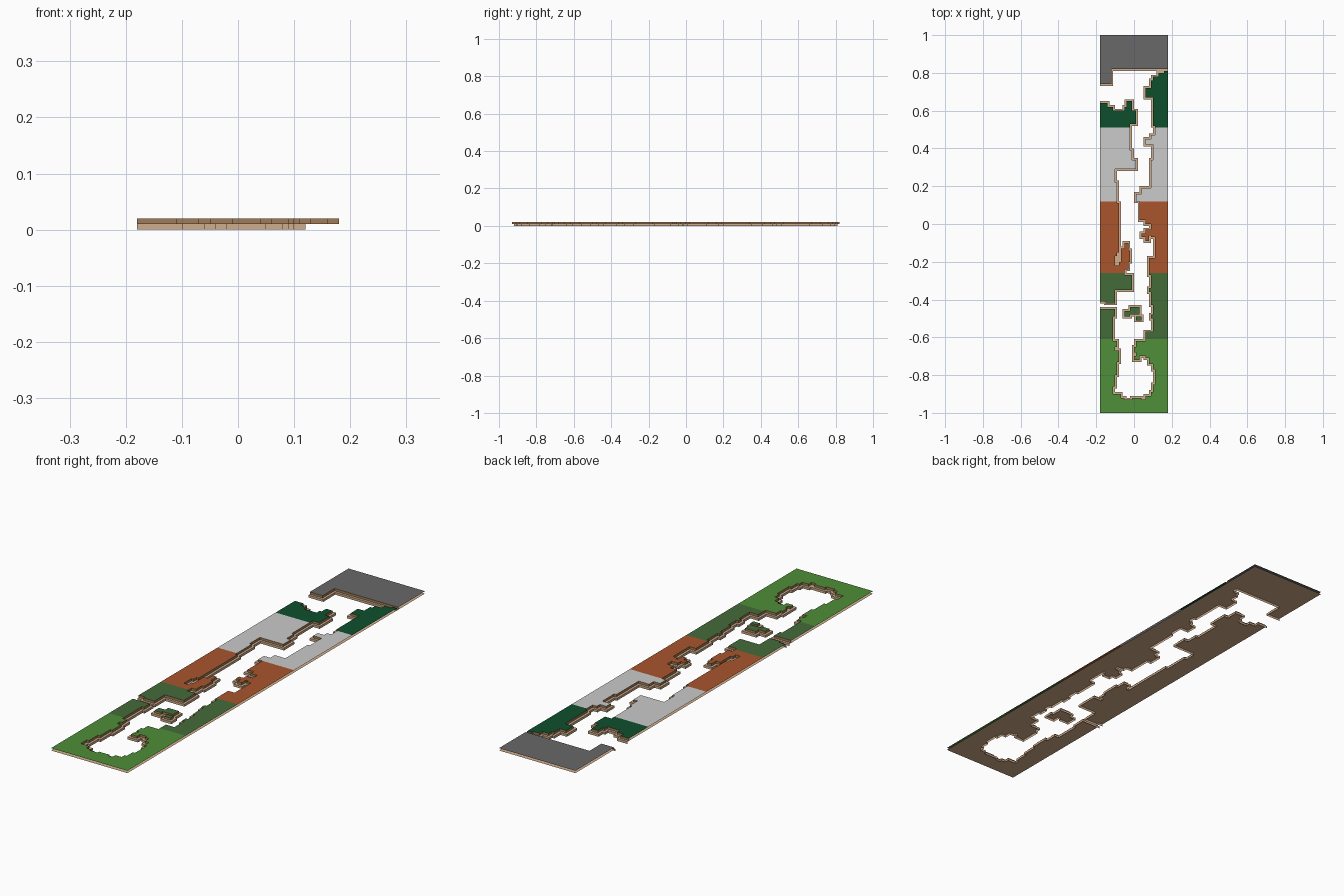
import bpy

if "Cube" in bpy.data.objects:
    bpy.data.objects.remove(bpy.data.objects["Cube"])

U = 0.01            # one map cell
W, L = 18, 100      # half width and half length in cells


def srgb(r, g, b):
    f = lambda c: c / 12.92 if c <= 0.04045 else ((c + 0.055) / 1.055) ** 2.4
    return (f(r / 255), f(g / 255), f(b / 255), 1)


def material(name, rgb):
    m = bpy.data.materials.new(name)
    m.diffuse_color = srgb(*rgb)
    m.use_nodes = True
    m.node_tree.nodes["Principled BSDF"].inputs["Base Color"].default_value = m.diffuse_color
    return m


def shoreline(x, y, steps, closing=()):
    """Right-angled outline: steps alternate new x, new y, new x ..."""
    pts = [(x, y)]
    for i, s in enumerate(steps):
        x, y = (s, y) if i % 2 == 0 else (x, s)
        pts.append((x, y))
    return pts + list(closing)


def inside(poly, px, py):
    hit = False
    for (ax, ay), (bx, by) in zip(poly, poly[1:] + poly[:1]):
        if (ay > py) != (by > py) and px < ax + (py - ay) * (bx - ax) / (by - ay):
            hit = not hit
    return hit


# shore outlines, in cells
south_east = shoreline(-W, -45, [
    -10, -49, -11, -62, -9, -65, -10, -67, -8, -73, -9, -80, -10, -86, -11, -90,
    -7, -92, -5, -93, -1, -92, 4, -93, 6, -91, 9, -89, 10, -85, 11, -77, 10, -74,
    8, -71, 6, -70, 3, -72, 0, -70, 1, -68, 0, -65, 1, -62, 6, -57, 10, -50,
    9, -48, 10, -43, 9, -36, 8, -34, 9, -27, 8, -18, 11, -7, 9, -6, 8, -9,
    6, -7, 4, -5, 6, -3, 9, 0, 6, 2, 3, 12, 1, 16, 4, 19, 9, 34, 10, 42,
    6, 45, 9, 47, 11, 52, 10, 67, 6, 72, 9, 76, 10, 78, 13, 80, 16, 81, W],
    [(W, -L), (-W, -L)])
west = shoreline(-W, -41, [
    -15, -42, -10, -35, -1, -27, -5, -24, -3, -20, -2, -14, -3, -10, -5, -13,
    -7, -20, -8, -22, -10, -17, -9, -15, -8, 11, -9, 22, -10, 29, 1, 34, -1, 39,
    -2, 53, 1, 60, -1, 65, -4, 62, -5, 60, -11, 62, -14, 64, -W])
north = shoreline(-W, 74, [-12, 82, W], [(W, L), (-W, L)])
islands = [shoreline(-5, -49, [-2, -48, 3, -44, -2, -46, -5]),
           shoreline(1, -51, [4, -49, 1])]

outlines = [south_east, west, north] + islands
land = {(i, j) for i in range(-W, W) for j in range(-L, L)
        if any(inside(p, i + 0.5, j + 0.5) for p in outlines)}

# shelf: land grown by one cell, plus the shallow pond
shelf = {(i + a, j + b) for i, j in land for a in (-1, 0, 1) for b in (-1, 0, 1)}
shelf |= {(i, j) for i in range(-10, -7) for j in range(-22, -14)}
shelf = {(i, j) for i, j in shelf if -W <= i < W and -L <= j < L}


def build(name, quads, mat):
    index, faces = {}, []
    for q in quads:
        faces.append([index.setdefault(v, len(index)) for v in q])
    me = bpy.data.meshes.new(name)
    me.from_pydata([(x * U, y * U, z * U) for x, y, z in index], [], faces)
    me.materials.append(mat)
    ob = bpy.data.objects.new(name, me)
    bpy.context.collection.objects.link(ob)
    return ob


def tops(cells, z):
    return [((i, j, z), (i + 1, j, z), (i + 1, j + 1, z), (i, j + 1, z))
            for i, j in sorted(cells)]


def walls(cells, z0, z1):
    """Walls toward open cells; the outer rim of the map stays open."""
    out = []
    for i, j in sorted(cells):
        for di, dj, a, b in ((0, -1, (0, 0), (1, 0)), (1, 0, (1, 0), (1, 1)),
                             (0, 1, (1, 1), (0, 1)), (-1, 0, (0, 1), (0, 0))):
            n = (i + di, j + dj)
            if n in cells or not (-W <= n[0] < W and -L <= n[1] < L):
                continue
            p, q = (i + a[0], j + a[1]), (i + b[0], j + b[1])
            out.append(((*p, z0), (*q, z0), (*q, z1), (*p, z1)))
    return out


# coloured ground, one band per region from south to north
north_cells = {c for c in land if inside(north, c[0] + 0.5, c[1] + 0.5)}
bands = [("meadow", -100, -61, (80, 142, 56)),
         ("woodland", -61, -26, (68, 108, 58)),
         ("clay_land", -26, 12, (168, 85, 44)),
         ("pale_land", 12, 51, (203, 203, 203)),
         ("dark_forest", 51, 82, (13, 79, 45))]
for name, lo, hi, rgb in bands:
    cells = {c for c in land - north_cells if lo <= c[1] < hi}
    build(name + "_ground", tops(cells, 2), material(name + " colour", rgb))
build("stone_ground", tops(north_cells, 2), material("stone grey", (104, 104, 104)))

# cliffs, shelf and lower bank
brown = material("cliff brown", (160, 124, 86))
tan = material("shelf tan", (208, 174, 140))
build("cliff_walls", walls(land, 1, 2), brown)
build("shelf", tops(shelf, 1), tan)
build("lower_bank_walls", walls(shelf, 0, 1), tan)
